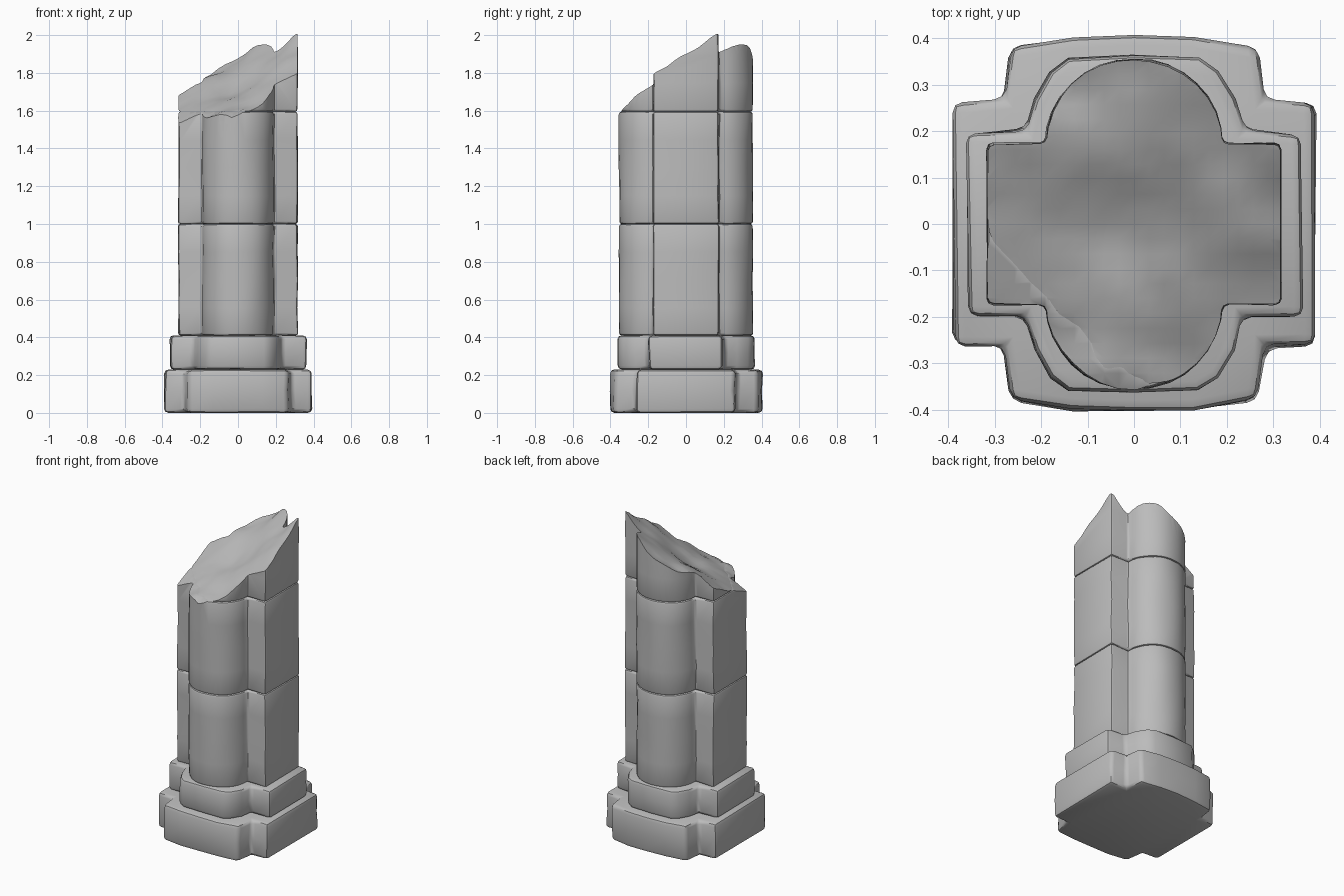
import bpy, bmesh, math
from mathutils import Vector, noise

if "Cube" in bpy.data.objects:
    bpy.data.objects.remove(bpy.data.objects["Cube"])

stone = bpy.data.materials.new("grey_stone")
stone.use_nodes = True
colour = (0.5, 0.5, 0.5, 1)
stone.diffuse_color = colour
stone.node_tree.nodes["Principled BSDF"].inputs["Base Color"].default_value = colour


def outline(quarter):
    """Mirror a quarter profile into a closed four-lobed outline."""
    back = quarter + [(-x, y) for x, y in reversed(quarter) if x > 0]
    return back + [(-x, -y) for x, y in back]


def make_object(name, bm):
    mesh = bpy.data.meshes.new(name)
    bm.to_mesh(mesh)
    bm.free()
    mesh.materials.append(stone)
    obj = bpy.data.objects.new(name, mesh)
    bpy.context.collection.objects.link(obj)
    return obj


def block(name, quarter, bottom, top, rounding, wear, rows=3):
    """Extruded stone block with rounded, slightly worn edges."""
    bm = bmesh.new()
    base = bm.faces.new([bm.verts.new((x, y, bottom)) for x, y in outline(quarter)])
    up = bmesh.ops.extrude_face_region(bm, geom=[base])["geom"]
    bmesh.ops.translate(bm, vec=(0, 0, top - bottom),
                        verts=[v for v in up if isinstance(v, bmesh.types.BMVert)])
    bmesh.ops.recalc_face_normals(bm, faces=bm.faces)
    sharp = [e for e in bm.edges if e.calc_face_angle(0) > 0.6]
    bmesh.ops.bevel(bm, geom=sharp, offset=rounding, segments=2, profile=0.5,
                    affect='EDGES', clamp_overlap=True)
    for i in range(1, rows + 1):
        z = bottom + (top - bottom) * i / (rows + 1)
        bmesh.ops.bisect_plane(bm, geom=bm.verts[:] + bm.edges[:] + bm.faces[:],
                               plane_co=(0, 0, z), plane_no=(0, 0, 1))
    for v in bm.verts:
        push = noise.noise_vector(v.co * 7) * wear
        v.co += Vector((push.x, push.y, push.z * 0.4))
        v.co.z = max(v.co.z, 0)
    return make_object(name, bm)


# Quarter profiles: side arm corner, inner corner, then the front or back lobe
plinth_shape = [(0.39, 0.26), (0.28, 0.265), (0.265, 0.38), (0.13, 0.4), (0, 0.405)]
step_shape = [(0.36, 0.195), (0.235, 0.2), (0.215, 0.27), (0.18, 0.33),
              (0.14, 0.358), (0, 0.363)]
lobe = [(0.19 * math.cos(a), 0.173 + 0.182 * math.sin(a))
        for a in (math.pi / 2 * i / 8 for i in range(8))]
shaft_shape = [(0.315, 0.173)] + lobe + [(0, 0.355)]

# Stacked blocks
plinth = block("plinth", plinth_shape, 0, 0.23, 0.022, 0.009, 1)
step = block("base_step", step_shape, 0.23, 0.41, 0.02, 0.008, 1)
lower = block("lower_shaft", shaft_shape, 0.41, 1.0, 0.013, 0.006)
middle = block("middle_shaft", shaft_shape, 1.0, 1.595, 0.013, 0.006)
broken = block("broken_top", shaft_shape, 1.595, 2.2, 0.013, 0.005)

# Heights of the slanted break at a few places
breaks = [(-0.32, -0.17, 1.53), (-0.2, -0.17, 1.585), (-0.1, -0.34, 1.57),
          (0, -0.36, 1.575), (0.1, -0.31, 1.62), (0.18, -0.18, 1.73),
          (0.32, -0.17, 1.80), (0.32, 0.17, 2.01), (0.2, 0.17, 1.91),
          (0.12, 0.31, 1.95), (0, 0.36, 1.88), (-0.1, 0.32, 1.82),
          (-0.19, 0.17, 1.75), (-0.32, 0.17, 1.68), (0, 0, 1.71), (0.31, 0, 1.9)]


def slope(x, y):
    return 1.74 + 0.46 * x + 0.47 * y


def break_height(x, y):
    total = weight = 0
    for px, py, pz in breaks:
        w = 1 / ((x - px) ** 2 + (y - py) ** 2 + 0.0004) ** 1.5
        total += w * (pz - slope(px, py))
        weight += w
    rough = noise.noise(Vector((x, y, 0)) * 14) * 0.008
    return slope(x, y) + total / weight + rough


# Cutter: solid whose underside is the break
bm = bmesh.new()
bmesh.ops.create_grid(bm, x_segments=28, y_segments=28, size=0.45)
up = bmesh.ops.extrude_face_region(bm, geom=bm.faces[:])["geom"]
top_verts = {v for v in up if isinstance(v, bmesh.types.BMVert)}
for v in bm.verts:
    v.co.z = 2.6 if v in top_verts else break_height(v.co.x, v.co.y)
bmesh.ops.recalc_face_normals(bm, faces=bm.faces)
cutter = make_object("break_cutter", bm)
cutter.hide_render = True

for obj in (middle, broken):
    cut = obj.modifiers.new("break", 'BOOLEAN')
    cut.operation = 'DIFFERENCE'
    cut.solver = 'EXACT'
    cut.object = cutter
    bpy.context.view_layer.objects.active = obj
    bpy.ops.object.modifier_apply(modifier=cut.name)
bpy.data.objects.remove(cutter)

# Smooth shading with crisp edges
bpy.ops.object.select_all(action='DESELECT')
for obj in (plinth, step, lower, middle, broken):
    obj.select_set(True)
bpy.context.view_layer.objects.active = plinth
bpy.ops.object.shade_smooth_by_angle(angle=math.radians(40))
